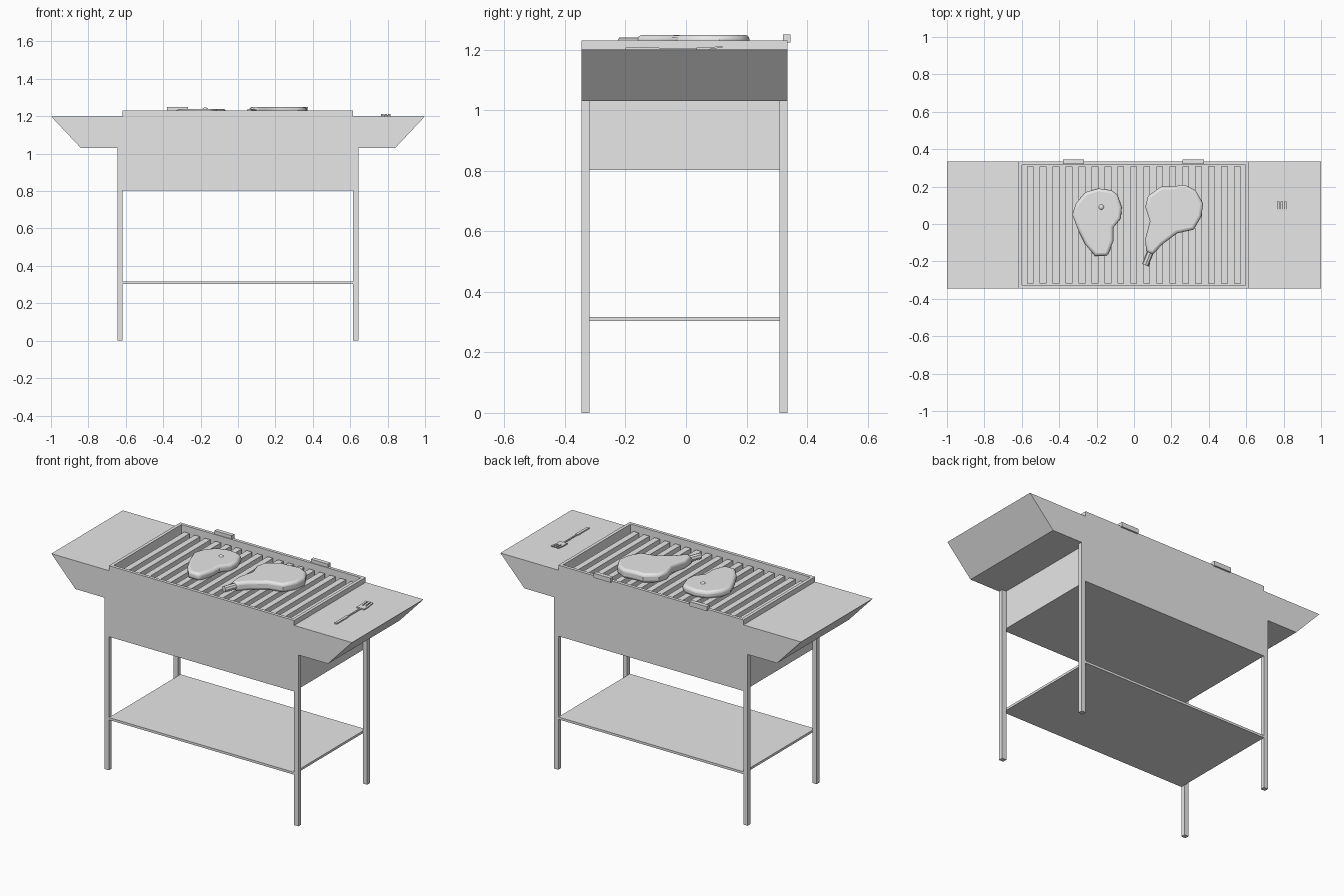
import bpy, bmesh
from mathutils import Vector

cube = bpy.data.objects.get("Cube")
if cube:
    bpy.data.objects.remove(cube, do_unlink=True)

grey = bpy.data.materials.new("plain_grey")
grey.use_nodes = True
grey.diffuse_color = (0.8, 0.8, 0.8, 1)
grey.node_tree.nodes["Principled BSDF"].inputs["Base Color"].default_value = (0.8, 0.8, 0.8, 1)


def finish(name, bm):
    bmesh.ops.recalc_face_normals(bm, faces=bm.faces)
    mesh = bpy.data.meshes.new(name)
    bm.to_mesh(mesh)
    bm.free()
    mesh.materials.append(grey)
    obj = bpy.data.objects.new(name, mesh)
    bpy.context.collection.objects.link(obj)
    return obj


def add_box(bm, x, y, z):
    """Box from (low, high) pairs on each axis."""
    verts = bmesh.ops.create_cube(bm, size=1)["verts"]
    for v in verts:
        v.co = [a + (b - a) * (c + 0.5) for (a, b), c in zip((x, y, z), v.co)]


def box(name, x, y, z):
    bm = bmesh.new()
    add_box(bm, x, y, z)
    return finish(name, bm)


def prism(name, points, push):
    """Extrude a closed outline of 3D points along a vector."""
    bm = bmesh.new()
    face = bm.faces.new([bm.verts.new(p) for p in points])
    new = bmesh.ops.extrude_face_region(bm, geom=[face])["geom"]
    bmesh.ops.translate(bm, vec=push, verts=[g for g in new if isinstance(g, bmesh.types.BMVert)])
    return finish(name, bm)


def soften(obj, width):
    mod = obj.modifiers.new("soft_edges", "BEVEL")
    mod.width = width
    mod.segments = 3
    mod.limit_method = "ANGLE"
    mod.angle_limit = 1.0
    shade(obj)


def shade(obj):
    bpy.ops.object.select_all(action="DESELECT")
    obj.select_set(True)
    bpy.context.view_layer.objects.active = obj
    bpy.ops.object.shade_smooth_by_angle(angle=0.6)


LEFT, RIGHT = 0.615, -0.617
FRONT, BACK = -0.345, 0.335
RIM, GRATE, WALL = 1.23, 1.195, 0.027

# Fire box with a hollow top
bm = bmesh.new()
add_box(bm, (RIGHT, LEFT), (FRONT, BACK), (0.803, RIM))
bm.faces.ensure_lookup_table()
top = max(bm.faces, key=lambda f: f.calc_center_median().z)
bmesh.ops.inset_region(bm, faces=[top], thickness=WALL)
sunk = bmesh.ops.extrude_face_region(bm, geom=[top])["geom"]
bmesh.ops.delete(bm, geom=[top], context="FACES_ONLY")
bmesh.ops.translate(bm, vec=(0, 0, -0.40), verts=[g for g in sunk if isinstance(g, bmesh.types.BMVert)])
finish("fire_box", bm)

# Grate bars
bm = bmesh.new()
COUNT = 17
pitch = (LEFT - RIGHT - 2 * WALL) / COUNT
for i in range(COUNT):
    x = RIGHT + WALL + (i + 0.5) * pitch
    add_box(bm, (x - 0.018, x + 0.018), (FRONT + WALL, BACK - WALL), (GRATE - 0.03, GRATE))
finish("grate_bars", bm)

# Lower shelf
box("lower_shelf", (RIGHT, LEFT), (FRONT, BACK), (0.303, 0.317))

# Legs and side tables
for side, edge, sign in (("left", LEFT, 1), ("right", RIGHT, -1)):
    outer = edge + sign * 0.028
    span = (min(edge, outer), max(edge, outer))
    for end, y in (("front", (FRONT, FRONT + 0.026)), ("back", (BACK - 0.026, BACK))):
        box(f"{end}_{side}_leg", span, y, (0, 1.03))
    outline = [(edge, 1.03), (sign * 0.84, 1.03), (sign, 1.2), (edge, 1.2)]
    prism(f"{side}_side_table", [(x, FRONT, z) for x, z in outline], (0, BACK - FRONT, 0))

# Lid hinges on the back rim
for side, x in (("left", 0.317), ("right", -0.323)):
    box(f"{side}_hinge", (x - 0.057, x + 0.057), (0.32, 0.345), (1.223, 1.25))

# Round steak with a bone
steak = [(-.19, .19), (-.26, .17), (-.31, .11), (-.33, .05), (-.30, -.03), (-.26, -.11), (-.21, -.17),
         (-.14, -.17), (-.11, -.09), (-.11, -.02), (-.07, .03), (-.065, .09), (-.09, .16), (-.12, .18)]
soften(prism("round_steak", [(x, y, GRATE) for x, y in steak], (0, 0, 0.045)), 0.016)
bm = bmesh.new()
bmesh.ops.create_uvsphere(bm, u_segments=12, v_segments=8, radius=0.018)
bmesh.ops.translate(bm, vec=(-0.175, 0.09, 1.229), verts=bm.verts)
shade(finish("round_steak_bone", bm))

# Long steak with a bone end
chop = [(.27, .21), (.33, .18), (.37, .11), (.36, .04), (.32, -.03), (.23, -.05), (.15, -.11), (.10, -.165),
        (.065, -.145), (.06, -.08), (.085, .015), (.06, .09), (.075, .15), (.145, .2), (.2, .2)]
soften(prism("long_steak", [(x, y, GRATE) for x, y in chop], (0, 0, 0.054)), 0.016)
start, tip = Vector((0.1, -0.12, 1.222)), Vector((0.06, -0.22, 1.222))
bm = bmesh.new()
bmesh.ops.create_cone(bm, cap_ends=True, segments=8, radius1=0.018, radius2=0.018, depth=(tip - start).length)
bm.transform((tip - start).to_track_quat("Z", "Y").to_matrix().to_4x4())
bmesh.ops.translate(bm, vec=(start + tip) / 2, verts=bm.verts)
finish("long_steak_bone", bm)

# Fork on the left side table
box("fork_handle", (0.782, 0.798), (-0.2, -0.09), (1.2, 1.207))
box("fork_neck", (0.786, 0.794), (-0.09, 0.04), (1.2, 1.206))
box("fork_head", (0.765, 0.815), (0.035, 0.07), (1.2, 1.207))
for i, x in enumerate((0.771, 0.79, 0.809)):
    tine = [(0.07, 1.2), (0.12, 1.207), (0.12, 1.212), (0.07, 1.207)]
    prism(f"fork_tine_{i + 1}", [(x - 0.006, y, z) for y, z in tine], (0.012, 0, 0))
